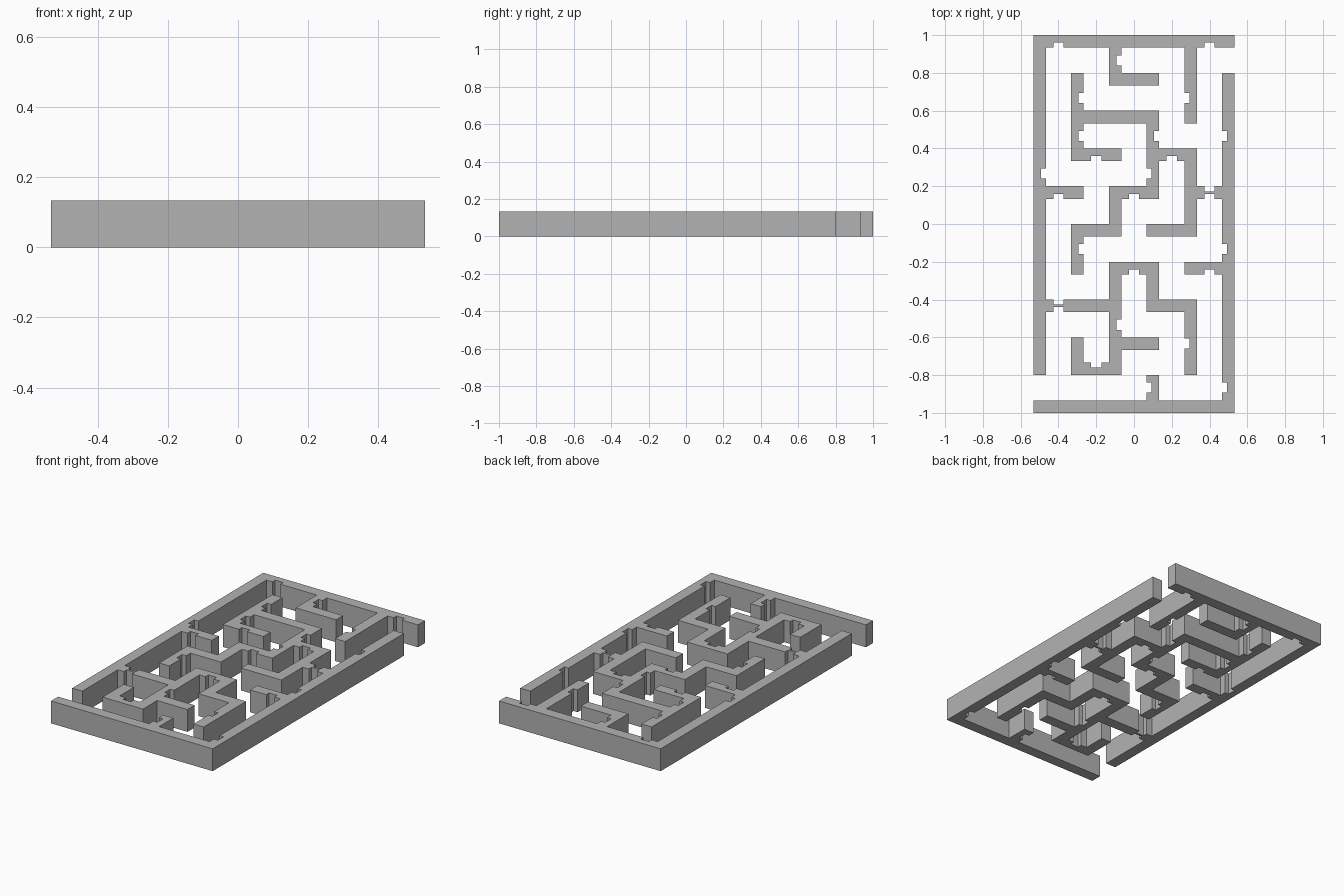
import bpy
import bmesh

cube = bpy.data.objects.get("Cube")
if cube:
    bpy.data.objects.remove(cube, do_unlink=True)

UNIT = 1 / 15            # wall thickness
HEIGHT = 2 * UNIT
NOTCH_DEPTH = 0.4        # in wall thicknesses
NOTCH_HALF = 0.4

# Lower-left corners of the lattice squares, in wall thicknesses
COLS = [-8, -5, -2, 1, 4, 7]
ROWS = [14, 11, 8, 5, 2, -1, -4, -7, -10, -12, -13, -15]

# Wall runs as (column, row) paths over the lattice
paths = [
    [(0, 9), (0, 0), (5, 0)],
    [(0, 11), (5, 11), (5, 1)],
    [(3, 11), (3, 10)],
    [(2, 0), (2, 1), (3, 1)],
    [(4, 0), (4, 2)],
    [(1, 1), (1, 3), (2, 3)],
    [(1, 2), (3, 2), (3, 4), (2, 4), (2, 5), (1, 5), (1, 6)],
    [(3, 3), (4, 3), (4, 5), (3, 5)],
    [(4, 4), (5, 4)],
    [(0, 4), (1, 4)],
    [(4, 6), (5, 6)],
    [(0, 7), (2, 7)],
    [(1, 8), (1, 9), (2, 9), (2, 6), (3, 6), (3, 7), (4, 7), (4, 9)],
    [(2, 8), (3, 8)],
]

# Notch centres on the wall faces, grouped by the direction cut into the wall
notches = {
    (-1, 0): [(-7, 4), (-4, 10), (-4, 7), (-4, -2), (-1, 13), (-1, -8), (2, 7)],
    (1, 0): [(1, 4), (1, -13), (4, 10), (4, -9.5), (7, 7), (7, -2), (7, -13)],
    (0, 1): [(-6, 14), (6, 14), (-3, 5), (3, 5), (-6, 2), (0, 2), (6, 2),
             (0, -4), (6, -4), (-6, -7)],
    (0, -1): [(6, 3), (-6, -6), (-3, -11)],
}


def wall_rect(a, b):
    xs = sorted((COLS[a[0]], COLS[b[0]]))
    ys = sorted((ROWS[a[1]], ROWS[b[1]]))
    return xs[0], xs[1] + 1, ys[0], ys[1] + 1


def notch_rect(point, direction):
    spans = []
    for p, d in zip(point, direction):
        ends = (p, p + d * NOTCH_DEPTH) if d else (p - NOTCH_HALF, p + NOTCH_HALF)
        spans += [round(e, 3) for e in sorted(ends)]
    return tuple(spans)


def inside(rects, x, y):
    return any(x0 < x < x1 and y0 < y < y1 for x0, x1, y0, y1 in rects)


walls = [wall_rect(a, b) for path in paths for a, b in zip(path, path[1:])]
cuts = [notch_rect(p, d) for d, points in notches.items() for p in points]
x_lines = sorted({v for r in walls + cuts for v in r[:2]})
y_lines = sorted({v for r in walls + cuts for v in r[2:]})

# Footprint of the joined walls
bm = bmesh.new()
for x0, x1 in zip(x_lines, x_lines[1:]):
    for y0, y1 in zip(y_lines, y_lines[1:]):
        mx, my = (x0 + x1) / 2, (y0 + y1) / 2
        if inside(walls, mx, my) and not inside(cuts, mx, my):
            corners = ((x0, y0), (x1, y0), (x1, y1), (x0, y1))
            bm.faces.new([bm.verts.new((x * UNIT, y * UNIT, 0)) for x, y in corners])
bmesh.ops.remove_doubles(bm, verts=bm.verts, dist=0.0005)

# Raise the footprint into solid walls and merge the flat faces
raised = bmesh.ops.extrude_face_region(bm, geom=bm.faces[:], use_keep_orig=True)
top = [v for v in raised["geom"] if isinstance(v, bmesh.types.BMVert)]
bmesh.ops.translate(bm, verts=top, vec=(0, 0, HEIGHT))
bmesh.ops.recalc_face_normals(bm, faces=bm.faces)
bmesh.ops.dissolve_limit(bm, angle_limit=0.01, verts=bm.verts, edges=bm.edges)

mesh = bpy.data.meshes.new("maze_walls")
bm.to_mesh(mesh)
bm.free()
maze = bpy.data.objects.new("maze_walls", mesh)
bpy.context.collection.objects.link(maze)

# Plain grey
grey = bpy.data.materials.new("plain_grey")
grey.use_nodes = True
color = (0.45, 0.45, 0.45, 1)
grey.diffuse_color = color
grey.node_tree.nodes["Principled BSDF"].inputs["Base Color"].default_value = color
mesh.materials.append(grey)
